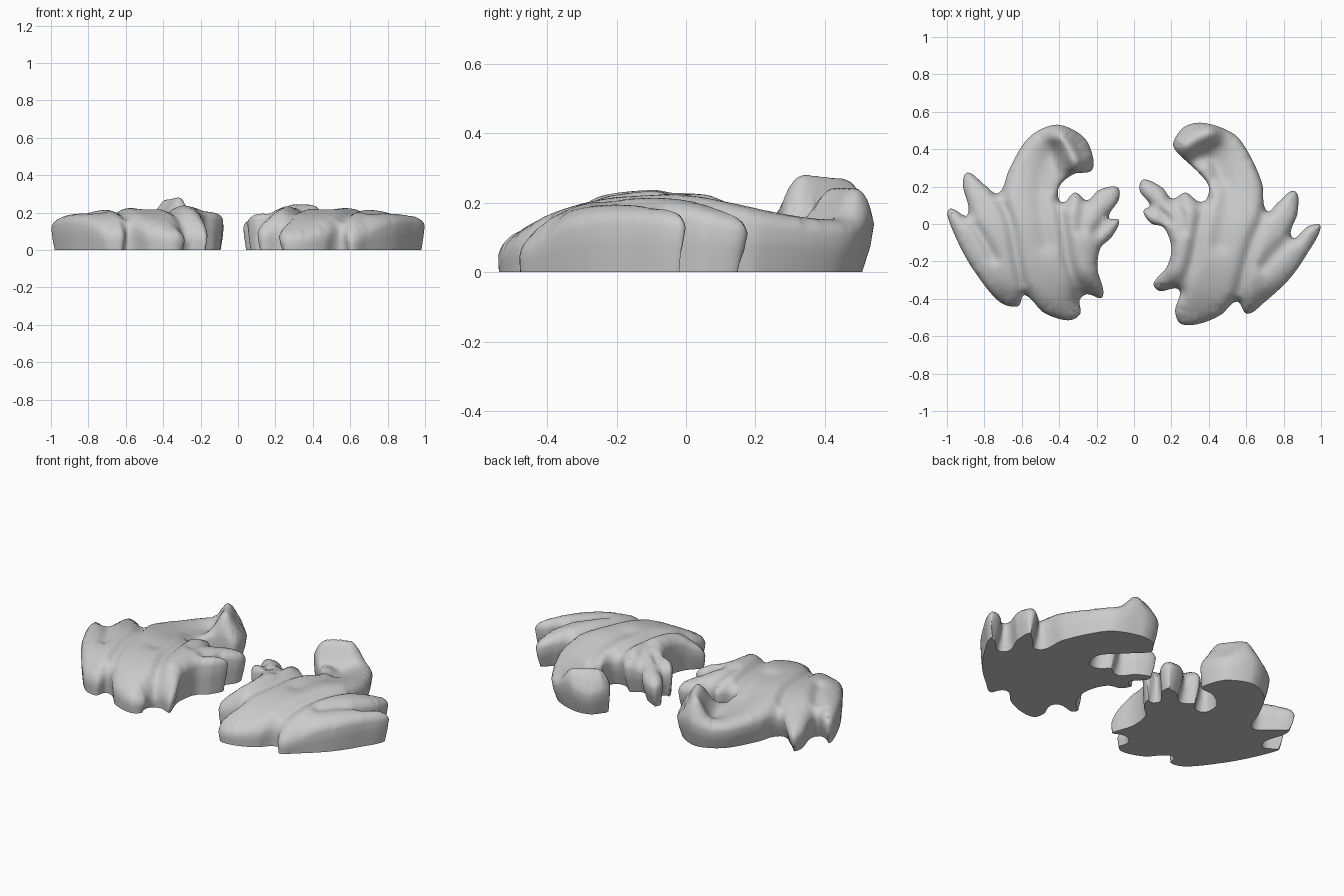
import bpy, bmesh, math
from mathutils import Vector, geometry
from mathutils.kdtree import KDTree

if "Cube" in bpy.data.objects:
    bpy.data.objects.remove(bpy.data.objects["Cube"])


def smooth_line(pts, step, closed):
    """Evenly spaced points on a smooth curve through pts."""
    p = [Vector(q) for q in pts]
    n = len(p)

    def tangent(i):
        a = p[(i - 1) % n] if closed else p[max(i - 1, 0)]
        b = p[(i + 1) % n] if closed else p[min(i + 1, n - 1)]
        return (b - a).normalized()

    out = []
    for i in range(n if closed else n - 1):
        a, b = p[i], p[(i + 1) % n]
        length = (b - a).length
        k = max(2, round(length / step))
        h = length * 0.31
        out += geometry.interpolate_bezier(a, a + tangent(i) * h,
                                           b - tangent((i + 1) % n) * h, b, k + 1)[:-1]
    return out if closed else out + [p[-1]]


def make_tree(pts):
    kd = KDTree(len(pts))
    for i, q in enumerate(pts):
        kd.insert((q[0], q[1], 0), i)
    kd.balance()
    return kd


# Height of the relief along its length, from evenly spaced samples
PROFILE = [0.07, 0.10, 0.168, 0.207, 0.222, 0.223, 0.20, 0.172, 0.155, 0.155, 0.16, 0.16]


def base_height(x, y):
    s = (y + 0.65) / 0.13
    i = min(max(int(s), 1), len(PROFILE) - 3)
    t = s - i
    a, b, c, d = PROFILE[i - 1:i + 3]
    z = b + 0.5 * t * (c - a + t * (2 * a - 5 * b + 4 * c - d + t * (3 * (b - c) + d - a)))
    # Side lobes sink towards their tips
    z -= 0.13 * max(0, abs(x) - 0.64) + 0.10 * max(0, abs(x) - 0.7) * max(0, y + 0.15)
    return z - 0.09 * max(0, 0.3 - abs(x)) * (1 if y < 0.25 else 0.5)


def build_leaf(name, outline_pts, strokes):
    outline = smooth_line(outline_pts, 0.013, True)
    n = len(outline)
    area = sum(outline[i].x * outline[(i + 1) % n].y - outline[(i + 1) % n].x * outline[i].y
               for i in range(n))
    sign = 1 if area > 0 else -1
    inward = []
    for i in range(n):
        t = (outline[(i + 2) % n] - outline[(i - 2) % n]).normalized()
        inward.append(Vector((-t.y, t.x)) * sign)
    edge_tree = make_tree(outline)
    stroke_trees = [(amp, w, make_tree(smooth_line(pts, 0.006, False)))
                    for amp, w, pts in strokes]

    # Rings that follow the rim, then a grid inside
    pts = list(outline)
    for off in (0.005, 0.013, 0.025, 0.039):
        for q, d in zip(outline, inward):
            c = q + d * off
            if edge_tree.find((c.x, c.y, 0))[2] > off * 0.9:
                pts.append(c)
    for iy in range(-40, 41):
        for ix in range(0, 76):
            c = Vector((math.copysign(ix * 0.014, outline[0].x), iy * 0.014))
            co, i, d = edge_tree.find((c.x, c.y, 0))
            if d > 0.05 and (c - outline[i]).dot(inward[i]) > 0:
                pts.append(c)
    verts, _, faces, *_ = geometry.delaunay_2d_cdt(pts, [], [list(range(n))], 1, 1e-5)

    def height(v):
        d = edge_tree.find((v.x, v.y, 0))[2]
        z = base_height(v.x, v.y)
        for amp, w, tree in stroke_trees:
            z += amp * math.exp(-(tree.find((v.x, v.y, 0))[2] / w) ** 2)
        r = 0.06
        u = 1 - min(d / r, 1)
        return max(0.03, z - 0.045 * (1 - math.sqrt(max(0, 1 - u * u))))

    bm = bmesh.new()
    bv = [bm.verts.new((v.x, v.y, height(v))) for v in verts]
    for f in faces:
        bm.faces.new([bv[i] for i in f])
    bmesh.ops.delete(bm, geom=[v for v in bm.verts if not v.link_faces], context='VERTS')
    inner = [v for v in bm.verts if not v.is_boundary]
    for _ in range(3):
        bmesh.ops.smooth_vert(bm, verts=inner, factor=0.4, use_axis_z=True)

    # Side walls, undercut towards the flat base, most on the back
    rim = [e for e in bm.edges if e.is_boundary]
    for scale, share in ((0.55, 0.3), (0.0, 0.7)):
        ext = bmesh.ops.extrude_edge_only(bm, edges=rim)['geom']
        rim = [e for e in ext if isinstance(e, bmesh.types.BMEdge) and e.is_boundary]
        for v in [g for g in ext if isinstance(g, bmesh.types.BMVert)]:
            i = edge_tree.find((v.co.x, v.co.y, 0))[1]
            inset = share * (0.018 - 0.016 * inward[i].y)
            v.co.x += inward[i].x * inset
            v.co.y += inward[i].y * inset
            v.co.z *= scale
    bmesh.ops.triangle_fill(bm, edges=rim, use_beauty=True)
    bmesh.ops.recalc_face_normals(bm, faces=bm.faces)
    me = bpy.data.meshes.new(name)
    bm.to_mesh(me)
    bm.free()
    ob = bpy.data.objects.new(name, me)
    bpy.context.collection.objects.link(ob)
    bpy.ops.object.select_all(action='DESELECT')
    ob.select_set(True)
    bpy.context.view_layer.objects.active = ob
    bpy.ops.object.shade_smooth_by_angle(angle=math.radians(58))


# Left leaf: outline from the scroll clockwise
left_outline = [
    (-.40, .53), (-.27, .465), (-.22, .36), (-.228, .285), (-.32, .268), (-.40, .20), (-.40, .125),
    (-.37, .118), (-.315, .168), (-.25, .127), (-.19, .18), (-.09, .197), (-.08, .135),
    (-.135, .035), (-.08, .02), (-.12, -.07), (-.18, -.13), (-.195, -.24), (-.168, -.39),
    (-.25, -.375), (-.29, -.405), (-.288, -.48), (-.35, -.515), (-.48, -.475), (-.585, -.38),
    (-.62, -.44), (-.72, -.415), (-.855, -.25), (-.935, -.11), (-.998, .05), (-.98, .083),
    (-.89, .05), (-.915, .215), (-.89, .275), (-.80, .21), (-.725, .165), (-.67, .285),
    (-.59, .43), (-.51, .50)]
# Creases (negative) and ridges (positive): amount, width, path
left_strokes = [
    (-.034, .03, [(-.725, .165), (-.66, 0), (-.625, -.2), (-.585, -.38)]),
    (-.025, .03, [(-.89, .05), (-.81, -.07), (-.75, -.18)]),
    (-.032, .03, [(-.40, .12), (-.375, -.05), (-.35, -.2), (-.28, -.39)]),
    (.016, .06, [(-.30, .05), (-.28, -.1), (-.26, -.25)]),
    (-.025, .03, [(-.25, .12), (-.28, .04), (-.285, -.03)]),
    (-.03, .025, [(-.145, .03), (-.20, -.04)]),
    (-.02, .05, [(-.47, -.1), (-.5, .15), (-.47, .33), (-.43, .4)]),
    (.125, .062, [(-.39, .46), (-.35, .40), (-.315, .335)]),
    (-.02, .04, [(-.43, .42), (-.42, .3), (-.43, .2)]),
    # Front tips dip towards the base
    (-.06, .08, [(-.16, -.41), (-.26, -.40)]),
    (-.03, .08, [(-.62, -.46), (-.70, -.43)])]
build_leaf("left_leaf", left_outline, left_strokes)

# Right leaf: outline from the scroll anticlockwise
right_outline = [
    (.375, .54), (.27, .52), (.21, .435), (.225, .39), (.35, .27), (.40, .20), (.385, .13),
    (.345, .12), (.275, .168), (.205, .135), (.15, .195), (.05, .237), (.03, .18), (.085, .10),
    (.05, .07), (.09, .005), (.16, -.02), (.20, -.13), (.175, -.23), (.105, -.318), (.135, -.358),
    (.24, -.352), (.22, -.465), (.25, -.533), (.35, -.533), (.465, -.485), (.55, -.415),
    (.605, -.48), (.695, -.42), (.83, -.295), (.925, -.16), (.998, -.012), (.935, -.01),
    (.845, -.07), (.875, .065), (.86, .175), (.775, .12), (.71, .07), (.685, .215),
    (.615, .375), (.535, .48)]
right_strokes = [
    (-.034, .03, [(.71, .07), (.64, -.08), (.59, -.25), (.55, -.415)]),
    (-.025, .03, [(.845, -.07), (.76, -.15), (.69, -.23)]),
    (-.032, .03, [(.38, .13), (.34, -.05), (.31, -.2), (.245, -.36)]),
    (.016, .06, [(.28, .05), (.26, -.1), (.24, -.25)]),
    (-.025, .03, [(.205, .135), (.25, .05), (.265, -.03)]),
    (-.03, .022, [(.085, .095), (.14, .065), (.19, .02)]),
    (-.02, .05, [(.46, -.1), (.5, .15), (.47, .33), (.44, .4)]),
    (.095, .062, [(.40, .485), (.33, .455), (.28, .42)]),
    (-.025, .04, [(.33, .35), (.42, .34), (.45, .25)]),
    (-.05, .08, [(.09, -.35), (.16, -.37)]),
    (-.03, .08, [(.61, -.50), (.69, -.44)])]
build_leaf("right_leaf", right_outline, right_strokes)
